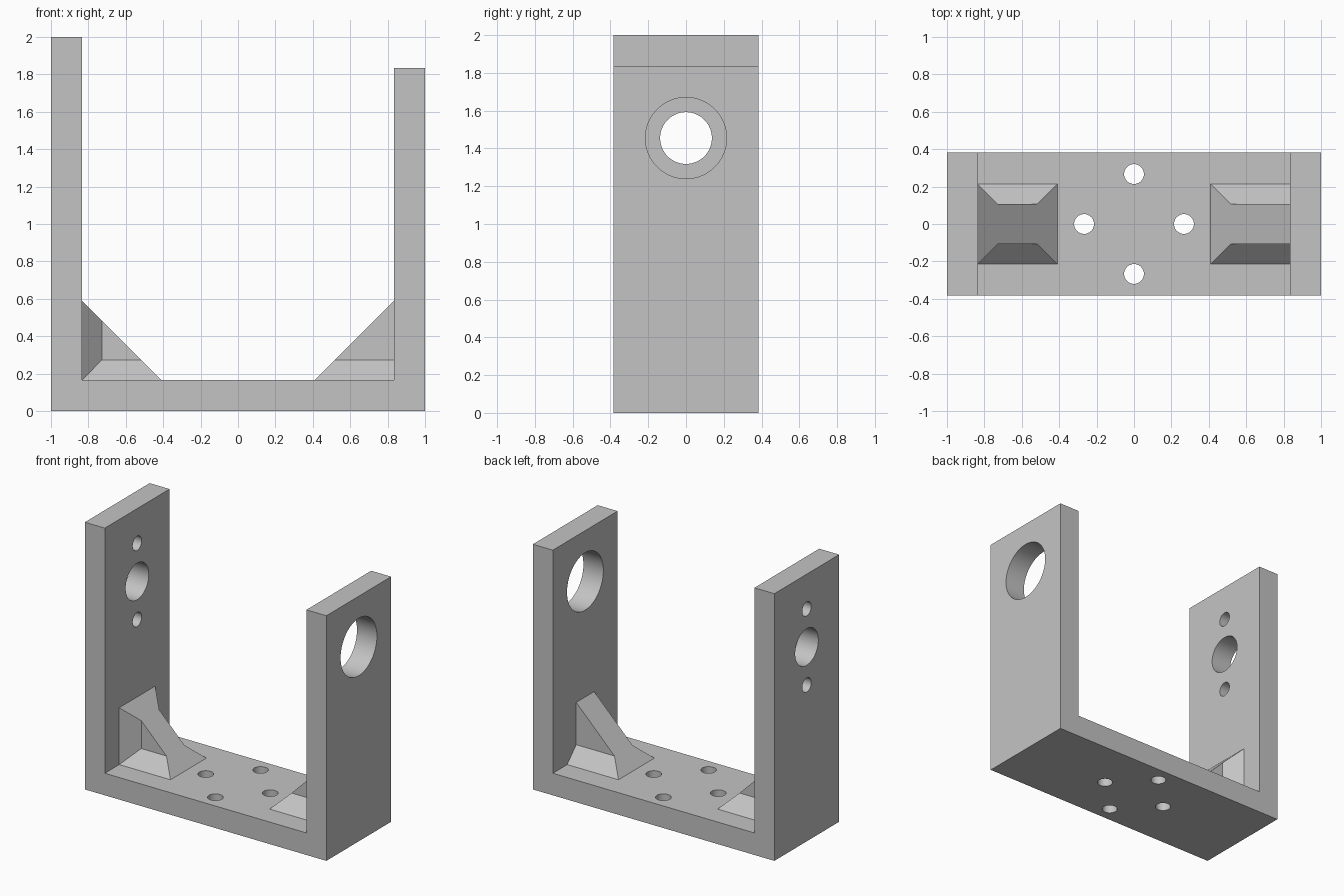
import bpy, bmesh
from math import radians
from mathutils import Matrix, Vector

cube = bpy.data.objects.get("Cube")
if cube:
    bpy.data.objects.remove(cube, do_unlink=True)

grey = bpy.data.materials.new("light grey")
grey.use_nodes = True
colour = (0.55, 0.55, 0.55, 1)
grey.diffuse_color = colour
grey.node_tree.nodes["Principled BSDF"].inputs["Base Color"].default_value = colour

T = 0.165      # plate thickness
W = 1 - T      # inner wall position
D = 0.383      # half depth
HOLE_Z = 1.455


def add_object(name, bm):
    bmesh.ops.recalc_face_normals(bm, faces=bm.faces)
    mesh = bpy.data.meshes.new(name)
    bm.to_mesh(mesh)
    bm.free()
    mesh.materials.append(grey)
    obj = bpy.data.objects.new(name, mesh)
    bpy.context.collection.objects.link(obj)
    return obj


# U-shaped bracket: side profile extruded through the depth
bm = bmesh.new()
profile = [(-1, 0), (1, 0), (1, 1.835), (W, 1.835), (W, T), (-W, T), (-W, 2), (-1, 2)]
face = bm.faces.new([bm.verts.new((x, -D, z)) for x, z in profile])
extruded = bmesh.ops.extrude_face_region(bm, geom=[face])["geom"]
bmesh.ops.translate(bm, verts=[v for v in extruded if isinstance(v, bmesh.types.BMVert)],
                    vec=(0, 2 * D, 0))
bracket = add_object("bracket", bm)

# Holes: bearing hole, shaft hole with two screw holes, four base screw holes
bm = bmesh.new()


def drill(centre, radius, axis):
    turn = Matrix.Rotation(radians(90), 4, "Y") if axis == "X" else Matrix()
    bmesh.ops.create_cone(bm, cap_ends=True, segments=64, radius1=radius, radius2=radius,
                          depth=0.5, matrix=Matrix.Translation(centre) @ turn)


drill((0.92, 0, HOLE_Z), 0.215, "X")
drill((-0.92, 0, HOLE_Z), 0.137, "X")
for s in (-1, 1):
    drill((-0.92, 0, HOLE_Z + s * 0.285), 0.053, "X")
    drill((s * 0.267, 0, 0.08), 0.053, "Z")
    drill((0, s * 0.267, 0.08), 0.053, "Z")
cutter = add_object("hole_cutter", bm)
cutter.hide_render = True

cut = bracket.modifiers.new("holes", "BOOLEAN")
cut.operation = "DIFFERENCE"
cut.solver = "EXACT"
cut.object = cutter
bpy.context.view_layer.objects.active = bracket
bracket.select_set(True)
bpy.ops.object.modifier_apply(modifier="holes")
bpy.data.objects.remove(cutter, do_unlink=True)
bpy.ops.object.shade_smooth_by_angle(angle=radians(30))


def gusset(name, side, wall_flare):
    """Triangular brace: a narrow web flared at the floor and, optionally, the wall."""
    size, flare, wide, narrow = 0.425, 0.108, 0.213, 0.106
    inset = flare if wall_flare else 0
    bm = bmesh.new()

    def corners(y, wall_gap, floor_gap):
        # top, inner corner and toe of the triangle
        points = [(wall_gap, size - wall_gap), (wall_gap, floor_gap), (size - floor_gap, floor_gap)]
        return [bm.verts.new((side * (W - a), y, T + b)) for a, b in points]

    rings = []
    for s in (-1, 1):
        web = corners(s * narrow, inset, flare)
        edge = corners(s * wide, 0, 0)
        bm.faces.new(web)
        bm.faces.new((web[1], web[2], edge[2], edge[1]))
        if wall_flare:
            bm.faces.new((web[0], web[1], edge[1], edge[0]))
        else:
            bm.verts.remove(edge[0])
            edge[0] = web[0]
        rings.append((web, edge))
    (web_a, edge_a), (web_b, edge_b) = rings
    bm.faces.new((web_a[0], web_a[2], web_b[2], web_b[0]))
    bm.faces.new((web_a[2], edge_a[2], edge_b[2], web_b[2]))
    bm.faces.new((edge_a[1], edge_a[2], edge_b[2], edge_b[1]))
    if wall_flare:
        bm.faces.new((web_a[0], edge_a[0], edge_b[0], web_b[0]))
        bm.faces.new((edge_a[0], edge_a[1], edge_b[1], edge_b[0]))
    else:
        bm.faces.new((web_a[0], web_a[1], edge_a[1], edge_b[1], web_b[1], web_b[0]))
    add_object(name, bm)


gusset("right_gusset", -1, True)
gusset("left_gusset", 1, False)
